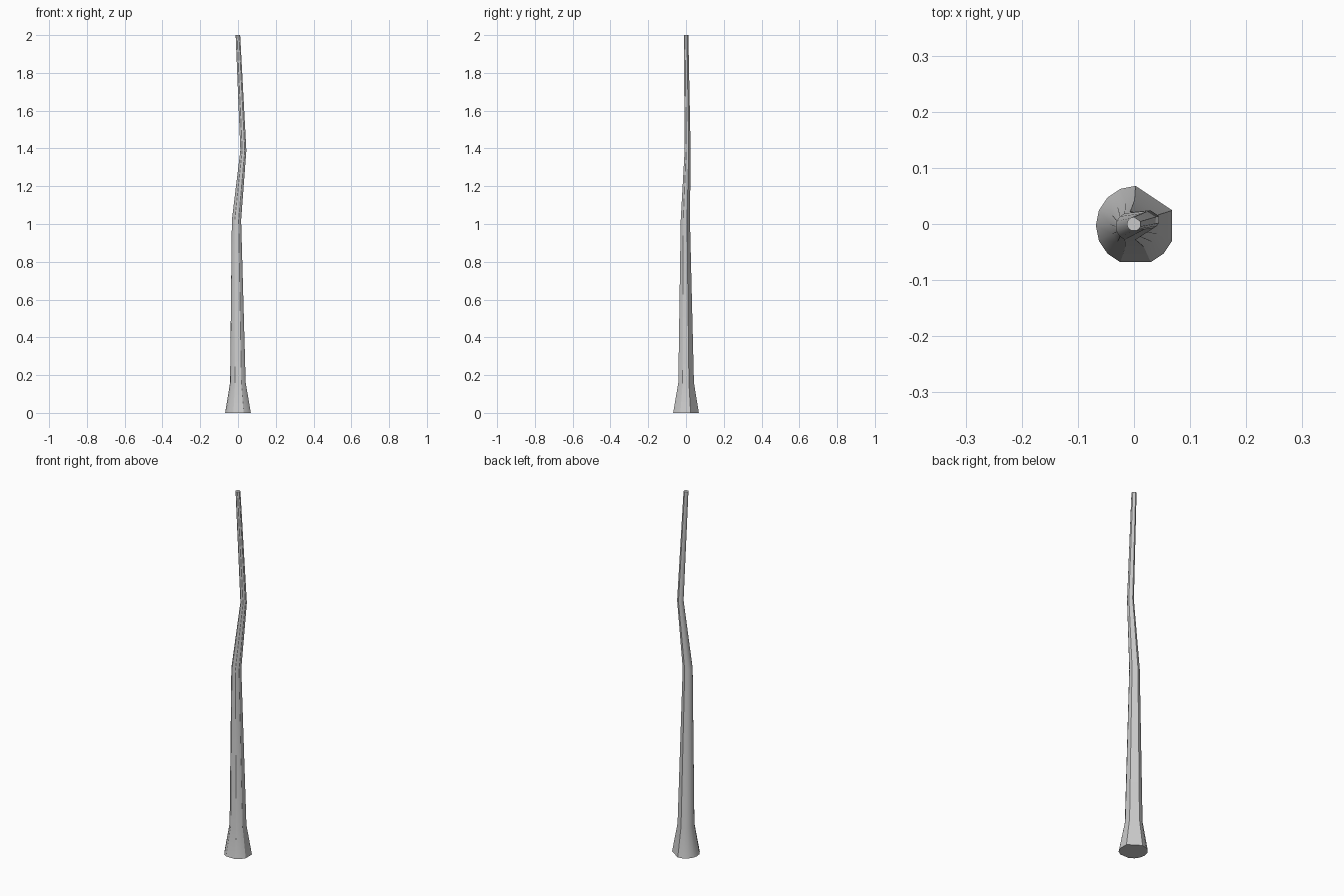
import bpy, bmesh, math

if "Cube" in bpy.data.objects:
    bpy.data.objects.remove(bpy.data.objects["Cube"])

# Cross-section: a 16-sided circle with a few corners removed to leave flat facets
SKIP = {1, 2, 3, 0, 12}
ANGLES = [i * math.pi / 8 for i in range(16) if i not in {0, 2, 3, 12}]

# Rings up the crooked staff: centre x, centre y, z, radius
RINGS = [
    (0.0027, -0.0027, 0.00, 0.0707),
    (0.001, -0.001, 0.16, 0.043),
    (-0.007, -0.0045, 1.02, 0.0255),
    (0.029, 0.008, 1.39, 0.0165),
    (0.0, 0.0, 2.00, 0.0125),
]

# Crooked staff
bm = bmesh.new()
loops = [[bm.verts.new((cx + r * math.cos(a), cy + r * math.sin(a), z)) for a in ANGLES]
         for cx, cy, z, r in RINGS]
n = len(ANGLES)
for low, high in zip(loops, loops[1:]):
    for i in range(n):
        j = (i + 1) % n
        bm.faces.new((low[i], low[j], high[j], high[i]))
bm.faces.new(loops[0][::-1])
bm.faces.new(loops[-1])

mesh = bpy.data.meshes.new("crooked_staff")
bm.to_mesh(mesh)
bm.free()
staff = bpy.data.objects.new("crooked_staff", mesh)
bpy.context.collection.objects.link(staff)

# Smooth the rounded side, keep the facet edges sharp
bpy.context.view_layer.objects.active = staff
staff.select_set(True)
bpy.ops.object.shade_smooth_by_angle(angle=math.radians(30))
